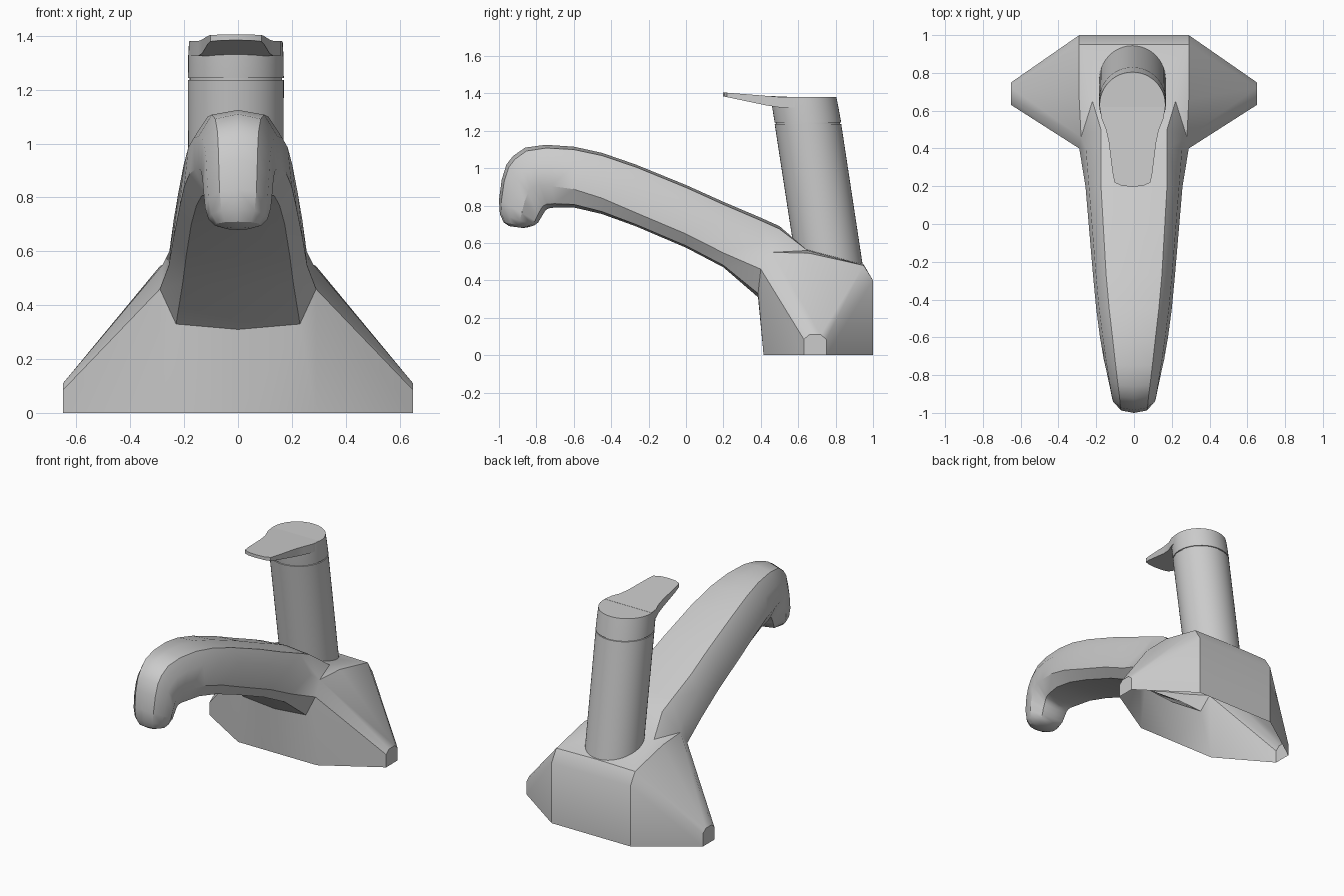
import bpy, bmesh, math

if "Cube" in bpy.data.objects:
    bpy.data.objects.remove(bpy.data.objects["Cube"])

metal = bpy.data.materials.new("satin_grey")
metal.diffuse_color = (0.6, 0.6, 0.6, 1)
metal.use_nodes = True
metal.node_tree.nodes["Principled BSDF"].inputs["Base Color"].default_value = metal.diffuse_color


def finish(bm, name, angle=32):
    me = bpy.data.meshes.new(name)
    bm.to_mesh(me)
    bm.free()
    ob = bpy.data.objects.new(name, me)
    bpy.context.collection.objects.link(ob)
    me.materials.append(metal)
    bpy.ops.object.select_all(action='DESELECT')
    ob.select_set(True)
    bpy.context.view_layer.objects.active = ob
    bpy.ops.object.shade_smooth_by_angle(angle=math.radians(angle))
    return ob


def loft(bm, rings, closed=True):
    rows = [[bm.verts.new(p) for p in r] for r in rings]
    for a, b in zip(rows, rows[1:]):
        n = len(a)
        for i in range(n if closed else n - 1):
            j = (i + 1) % n
            bm.faces.new((a[i], a[j], b[j], b[i]))
    return rows


# Body: right half of the hollow base, keyed corner points
P = {
    'T0': (0, .4, .735), 'T1': (.175, .4, .72), 'M': (.255, .4, .60),
    'L': (.29, .4, .46), 'B1': (.23, .385, .33), 'B0': (0, .385, .31),
    'P0': (0, .5, .69), 'P1': (.175, .5, .675),
    'Q0': (0, .63, .575), 'Q1': (.22, .65, .56),
    'R0': (0, .95, .485), 'R1': (.29, .95, .48),
    'W0': (0, 1, .4), 'W1': (.29, 1, .4), 'C0': (0, 1, 0), 'C1': (.29, 1, 0),
    'H1': (.28, .46, .55), 'H2': (.29, .66, .545),
    't1': (.65, .75, 0), 't2': (.65, .75, .085), 't3': (.65, .72, .11),
    't4': (.65, .66, .11), 't5': (.65, .63, .085), 't6': (.65, .63, 0),
    'F1': (.29, .415, 0), 'F0': (0, .415, 0)}
FACES = """T0 T1 P1 P0|P0 P1 Q1 Q0|Q0 Q1 R1 R0|Q1 H2 R1|R0 R1 W1 W0|W0 W1 C1 C0
T1 M H1 P1|P1 H1 Q1|H1 H2 Q1|M L H1|L t5 t4 H1|H1 t4 t3 H2|H2 t3 R1|R1 t3 t2 W1
W1 t2 t1 C1|L F1 t6 t5|L B1 F1|B1 B0 F0 F1|t1 t2 t3 t4 t5 t6""".replace("\n", "|")
bm = bmesh.new()
V = {k: bm.verts.new(p) for k, p in P.items()}
for f in FACES.split("|"):
    bm.faces.new([V[k] for k in f.split()])

# Spout: top point, bottom point, half width for each station
STATIONS = [
    (.2, .82, .2, .47, .257), (0, .91, 0, .575, .24), (-.27, 1.02, -.27, .69, .217),
    (-.45, 1.082, -.45, .755, .20), (-.6, 1.115, -.6, .79, .18),
    (-.75, 1.125, -.70, .79, .16), (-.86, 1.11, -.735, .785, .145),
    (-.925, 1.065, -.75, .775, .137), (-.96, 1.02, -.76, .76, .132),
    (-.985, .94, -.775, .735, .128), (-1, .83, -.79, .71, .122),
    (-.995, .755, -.81, .695, .11), (-.975, .71, -.84, .685, .085),
    (-.945, .69, -.87, .68, .045)]
ROOT = [(0, 0), (.68, .04), (.93, .30), (1, .78), (.8, .97), (0, 1)]
TIP = [(0, 0), (.56, .06), (.9, .28), (1, .58), (.68, .92), (0, 1)]
rings = [[P[k] for k in ('T0', 'T1', 'M', 'L', 'B1', 'B0')]]
for i, (ty, tz, by, bz, w) in enumerate(STATIONS):
    k = min(1, max(0, (i - 2) / 5))
    ring = []
    for (a, s), (c, d) in zip(ROOT, TIP):
        x, t = a + (c - a) * k, s + (d - s) * k
        ring.append((x * w, ty + (by - ty) * t, tz + (bz - tz) * t))
    rings.append(ring)
rows = loft(bm, rings, closed=False)
bm.faces.new(rows[-1])

# Mirror the half and weld the seam
geo = bmesh.ops.duplicate(bm, geom=bm.verts[:] + bm.edges[:] + bm.faces[:])['geom']
for v in geo:
    if isinstance(v, bmesh.types.BMVert):
        v.co.x *= -1
bmesh.ops.reverse_faces(bm, faces=[f for f in geo if isinstance(f, bmesh.types.BMFace)])
bmesh.ops.remove_doubles(bm, verts=bm.verts[:], dist=1e-4)
bmesh.ops.recalc_face_normals(bm, faces=bm.faces[:])
finish(bm, "base_and_spout")

# Leaning column with a foot cut to the slope of the base, and a narrow groove on top
CX, N = -.008, 48


def circle(r, cy, z):
    return [(CX + r * math.cos(2 * math.pi * i / N), cy + r * math.sin(2 * math.pi * i / N), z)
            for i in range(N)]


foot = [(x, y, .47 + (.945 - y) * .28) for x, y, z in circle(.177, .768, 0)]
# follow the lean so that the raised front of the foot stays on the column
foot = [(x, y - (z - .48) * .16, z) for x, y, z in foot]
bm = bmesh.new()
rows = loft(bm, [foot, circle(.178, .652, 1.236), circle(.172, .652, 1.237), circle(.172, .651, 1.246)])
bm.faces.new(rows[-1])
bmesh.ops.recalc_face_normals(bm, faces=bm.faces[:])
finish(bm, "column")

# Cap
bm = bmesh.new()
rows = loft(bm, [circle(.178, .652, 1.243), circle(.177, .638, 1.325), circle(.174, .63, 1.38)])
bm.faces.new(rows[0])
bm.faces.new(rows[-1])
bmesh.ops.recalc_face_normals(bm, faces=bm.faces[:])
finish(bm, "handle_cap")

# Lever: tapered plate rising towards a rounded tip
HALF = [(.172, .62), (.165, .56), (.14, .50), (.125, .43), (.105, .27), (.095, .22), (.06, .203), (0, .197)]
outline = HALF + [(-x, y) for x, y in HALF[-2::-1]]
top = [(CX + x, y, 1.381 + max(0, .5 - y) * .08) for x, y in outline]
low = [(CX + x, y, 1.325 + max(0, .48 - y) * .21) for x, y in outline]
bm = bmesh.new()
rows = loft(bm, [low, top])
bm.faces.new(rows[0])
bm.faces.new(rows[1])
bmesh.ops.recalc_face_normals(bm, faces=bm.faces[:])
finish(bm, "lever")
